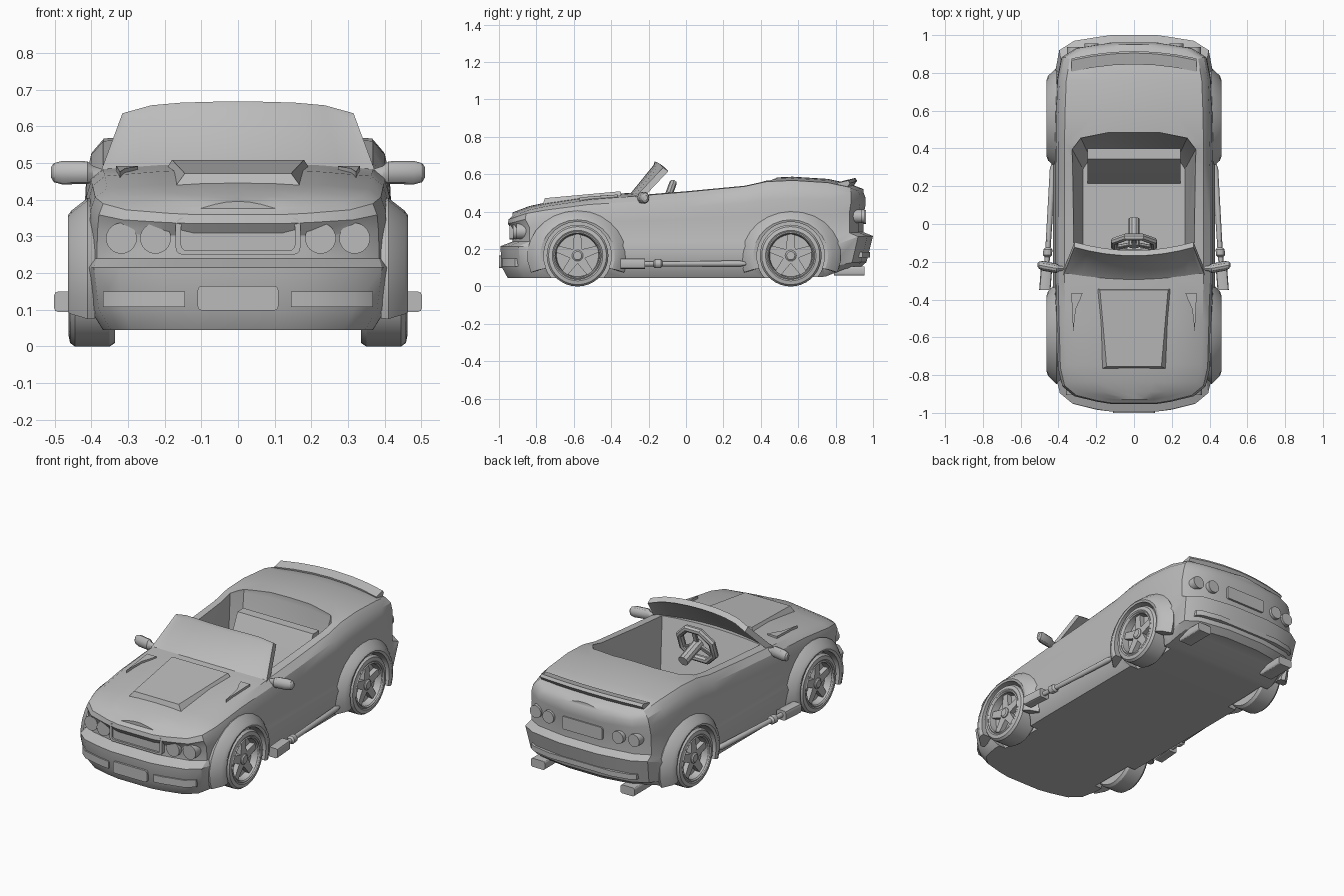
import bpy, bmesh, math
from mathutils import Matrix, Vector

if "Cube" in bpy.data.objects:
    bpy.data.objects.remove(bpy.data.objects["Cube"])

paint = bpy.data.materials.new("plain_grey")
paint.diffuse_color = (0.5, 0.5, 0.5, 1)
paint.use_nodes = True
paint.node_tree.nodes["Principled BSDF"].inputs["Base Color"].default_value = paint.diffuse_color


def finish(name, bm, angle=30):
    bmesh.ops.recalc_face_normals(bm, faces=bm.faces)
    me = bpy.data.meshes.new(name)
    bm.to_mesh(me)
    bm.free()
    me.materials.append(paint)
    ob = bpy.data.objects.new(name, me)
    bpy.context.collection.objects.link(ob)
    smooth(ob, angle)
    return ob


def smooth(ob, angle=30):
    bpy.ops.object.select_all(action='DESELECT')
    bpy.context.view_layer.objects.active = ob
    ob.select_set(True)
    bpy.ops.object.shade_smooth_by_angle(angle=math.radians(angle))


def loft(name, rings, caps=True, closed=False, angle=30):
    """Skin a list of equal-length closed rings."""
    bm = bmesh.new()
    vs = [[bm.verts.new(p) for p in r] for r in rings]
    n = len(rings[0])
    pairs = list(zip(vs, vs[1:])) + ([(vs[-1], vs[0])] if closed else [])
    for a, b in pairs:
        for i in range(n):
            j = (i + 1) % n
            bm.faces.new((a[i], a[j], b[j], b[i]))
    if caps and not closed:
        bm.faces.new(vs[0])
        bm.faces.new(vs[-1])
    return finish(name, bm, angle)


def prism(name, pts, axis, a, b):
    """Extrude a 2D outline along x, y or z."""
    put = {'x': lambda p, c: (c, p[0], p[1]), 'y': lambda p, c: (p[0], c, p[1]),
           'z': lambda p, c: (p[0], p[1], c)}[axis]
    return loft(name, [[put(p, c) for p in pts] for c in (a, b)])


def rrect(x0, x1, z0, z1, r, k=4):
    out = []
    for q, (cx, cz) in enumerate(((x1-r, z1-r), (x0+r, z1-r), (x0+r, z0+r), (x1-r, z0+r))):
        for i in range(k):
            t = math.pi / 2 * (q + i / (k - 1))
            out.append((cx + r * math.cos(t), cz + r * math.sin(t)))
    return out


def circle(cx, cz, r, n=24):
    return [(cx + r * math.cos(2*math.pi*i/n), cz + r * math.sin(2*math.pi*i/n)) for i in range(n)]


def lathe(name, prof, y, z, s, n=36):
    """Spin (radius, x) pairs about a wheel axle."""
    return loft(name, [[(s * x, a, b) for a, b in circle(y, z, r, n)] for r, x in prof])


def cut(ob, cutter):
    m = ob.modifiers.new("cut", 'BOOLEAN')
    m.operation, m.object, m.solver = 'DIFFERENCE', cutter, 'EXACT'
    bpy.context.view_layer.objects.active = ob
    bpy.ops.object.modifier_apply(modifier=m.name)
    bpy.data.objects.remove(cutter)


# Body: stacked plan outlines, closed with a crowned top
TOP = [(-1, .375), (-.9, .41), (-.8, .43), (-.55, .465), (-.33, .48), (0, .505),
       (.33, .535), (.45, .56), (.55, .57), (.8, .555), (.92, .53), (1, .5)]


def top(y):
    for (a, za), (b, zb) in zip(TOP, TOP[1:]):
        if y <= b:
            return za + (zb - za) * (y - a) / (b - a)
    return TOP[-1][1]


HALF = [(.12, -.998), (.2, -.985), (.32, -.955), (.385, -.9), (.408, -.8), (.415, -.55), (.42, -.33),
        (.42, 0), (.42, .33), (.42, .45), (.418, .6), (.41, .8), (.388, .92), (.31, .97), (.2, .988), (.12, 1)]
rear = lambda y: max(0, min(1, (y - .78) / .15))
up = lambda f: lambda y: .24 + .05 * rear(y) * (1 - f) + f * (top(y) - .24)
LEVELS = [(.90, .955, .93, lambda y: .045 + .055 * rear(y)),
          (.985, .985, .965, lambda y: .10 + .03 * rear(y)),
          (1.02, .995, 1.0, lambda y: .215 + .055 * rear(y)),
          (1.0, .93, .95, up(0)), (.995, .93, .95, up(.45)),
          (.985, .955, .96, up(.7)), (.955, .95, .96, up(.88)), (.875, .93, .95, up(1))]
bm = bmesh.new()
rows = []
for sx, f, r, z in LEVELS:
    side = lambda s: [bm.verts.new((s * x * sx, y * (f if y < 0 else r), z(y))) for x, y in HALF]
    rows.append(side(1) + side(-1)[::-1])
n, h = len(rows[0]), len(HALF)
for a, b in zip(rows, rows[1:]):
    for i in range(n):
        bm.faces.new((a[i], a[(i+1) % n], b[(i+1) % n], b[i]))
for i in range(h - 1):
    bm.faces.new((rows[0][i], rows[0][i+1], rows[0][n-2-i], rows[0][n-1-i]))
crown = []
for i in range(h):
    a, b = rows[-1][i], rows[-1][n-1-i]
    crown.append([a] + [bm.verts.new(a.co.lerp(b.co, t) + Vector((0, 0, d)))
                        for t, d in ((.2, .012), (.35, .018), (.5, .02), (.65, .018), (.8, .012))] + [b])
for a, b in zip(crown, crown[1:]):
    for j in range(6):
        bm.faces.new((a[j], a[j+1], b[j+1], b[j]))
for c in (crown[0], crown[-1]):
    bm.faces.new(c)
body = finish("body", bm)

# Open cockpit and wheel wells
ring = lambda w, y0, y1, z: [(s * x, y, z) for s, pts in (
    (1, [(w, y0), (w, y1 - .09), (w * .86, y1 - .03), (w * .4, y1)]),
    (-1, [(w * .4, y1), (w * .86, y1 - .03), (w, y1 - .09), (w, y0)])) for x, y in pts]
cut(body, loft("cockpit_cutter", [ring(.27, -.15, .38, .2), ring(.327, -.25, .485, .55),
                                  ring(.327, -.25, .485, .8)]))
WHEELS = [(s, y) for s in (-1, 1) for y in (-.58, .56)]
ZC = .165
for s, y in WHEELS:
    cut(body, lathe("well_cutter", [(.183, .325), (.183, .6)], y, ZC, s))
smooth(body)

# Wheels and arch flares
for s, y in WHEELS:
    lathe("tyre", [(.12, .335), (.155, .335), (.165, .35), (.165, .445), (.155, .458), (.135, .462),
                   (.128, .458), (.122, .462), (.116, .455), (.112, .415)], y, ZC, s)
    star = []
    for i in range(10):
        t, r = math.pi / 2 + i * math.pi / 5, (.116 if i % 2 == 0 else .042)
        d = .16 if i % 2 == 0 else 0
        star += [(y + r * math.cos(t + e), ZC + r * math.sin(t + e)) for e in ((-d, d) if d else (0,))]
    prism("wheel_spokes", star, 'x', s * .41, s * .443)
    lathe("hub", [(.03, .41), (.03, .448), (.022, .454)], y, ZC, s, 16)
    arch = []
    for i in range(17):
        t = math.radians(-22 + 224 * i / 16)
        arch.append([(s * x, y + r * k * math.cos(t), ZC + r * math.sin(t)) for r, x, k in
                     ((.181, .39, 1), (.181, .46, 1), (.192, .464, 1.04), (.205, .455, 1.1), (.24, .41, 1.12),
                      (.235, .39, 1.1))])
    loft("arch_flare", arch)

# Windscreen: curved panel with a raised frame
bm = bmesh.new()
cols = []
for i in range(9):
    u = -1 + i / 4
    c = u * u
    cols.append((bm.verts.new((.375 * u, -.325 + .05 * c, .475)),
                 bm.verts.new((.315 * u, -.168 + .045 * c, .668 - .012 * c - .02 * c**3))))
for a, b in zip(cols, cols[1:]):
    bm.faces.new((a[0], b[0], b[1], a[1]))
bmesh.ops.recalc_face_normals(bm, faces=bm.faces)
back = bmesh.ops.extrude_face_region(bm, geom=bm.faces[:])
glass = [f for f in back['geom'] if isinstance(f, bmesh.types.BMFace)]
front = [f for f in bm.faces if f not in glass and all(v in sum(cols, ()) for v in f.verts)]
for g in back['geom']:
    if isinstance(g, bmesh.types.BMVert):
        g.co += Vector((0, .028, -.02))
for faces in (front, glass):
    if faces:
        bmesh.ops.inset_region(bm, faces=faces, thickness=.018, use_even_offset=True)
        for v in {v for f in faces for v in f.verts}:
            v.co += Vector((0, .006, -.005)) * (1 if faces is front else -1)
finish("windscreen", bm)

# Bonnet scoop and vents
loft("bonnet_scoop", [[(-a, y0, z0), (a, y0, z0), (b, y1, z1), (-b, y1, z1)] for a, y0, z0, b, y1, z1 in
                      ((.165, -.765, .43), ) and
                      ((.168, -.765, .44, .205, -.34, .47), (.145, -.755, .472, .18, -.35, .509))])
for s in (-1, 1):
    loft("bonnet_vent", [[(s * x, y, top(y) + d) for x, y in
                          ((.322, -.57), (.332, -.365), (.272, -.365), (.285, -.4), (.308, -.45))]
                         for d in (-.03, .014)])

# Seat bench and steering wheel
prism("rear_seat", [(.4, .49), (.345, .49), (.335, .47), (.21, .19), (.39, .19)], 'x', -.245, .245)
M = Matrix.Translation((0, -.105, .455)) @ Matrix.Rotation(math.radians(70), 4, 'X')
rings = []
for i in range(8):
    t = 2 * math.pi * (i + .5) / 8
    rings.append([M @ Vector(((.112 + a) * math.cos(t), (.112 + a) * math.sin(t), b))
                  for a, b in circle(0, 0, .02, 8)])
loft("steering_wheel", rings, closed=True)
for t in (90, 210, 330):
    R = M @ Matrix.Rotation(math.radians(t), 4, 'Z')
    loft("steering_spoke", [[R @ Vector((x, a, b)) for a, b in rrect(-.014, .014, -.008, .008, .003, 2)]
                            for x in (0, .105)])
loft("steering_column", [[M @ Vector((a, b, c)) for a, b in circle(0, 0, .03, 10)] for c in (-.14, .015)])

# Front lamps, grille, number plate and fog lamps
for s in (-1, 1):
    for x, yf, yr in ((.225, -.925, .945), (.318, -.905, .928)):
        prism("headlamp", circle(s * x, .295, .042), 'y', yf, yf + .06)
        prism("tail_lamp", circle(s * x, .375, .036), 'y', yr + .01, yr - .05)
    pts = [(.145, -.99), (.2, -.983), (.32, -.953), (.368, -.913)]
    prism("fog_lamp", [(s * x, y) for x, y in pts] + [(s * x, y + .03) for x, y in pts[::-1]], 'z', .108, .15)
put = lambda pts, y: [(x, y, z) for x, z in pts]
o, i = rrect(-.17, .17, .25, .352, .02), rrect(-.155, .155, .262, .34, .014)
loft("grille_frame", [put(o, -.91), put(o, -.945), put(i, -.945), put(i, -.91)], closed=True)
prism("grille", rrect(-.158, .158, .26, .342, .014), 'y', -.934, -.9)
prism("front_plate", rrect(-.11, .11, .098, .165, .012), 'y', -1, -.96)
prism("rear_plate", rrect(-.13, .13, .335, .41, .012), 'y', .962, .92)
pts = [(-.34, .943), (-.31, .962), (-.2, .984), (.2, .984), (.31, .962), (.34, .943)]
prism("rear_bumper_strip", pts + [(x, y - .05) for x, y in pts[::-1]], 'z', .155, .185)

# Boot spoiler
loft("boot_spoiler", [[(x, y - .35 * x * x, z - .12 * x * x) for y, z in
                       ((.85, .54), (.845, .566), (.905, .58), (.915, .565), (.89, .53))]
                      for x in (-.33, -.22, -.11, 0, .11, .22, .33)])

for s in (-1, 1):
    # Door mirrors
    loft("door_mirror", [[(s * x, y0 + a, zc + b) for a, b in circle(0, 0, 1, 12)
                          for a, b in [(a * ry, b * rz)]]
                         for x, y0, zc, ry, rz in ((.34, -.235, .462, .01, .012), (.395, -.235, .47, .014, .022),
                                                   (.41, -.235, .474, .025, .031), (.48, -.222, .474, .026, .032),
                                                   (.502, -.218, .474, .02, .026), (.51, -.216, .475, .01, .014))])
    # Side pipes: square muffler, joint and tapering tube
    loft("side_muffler", [[(s * (x + a), y, .122 + b) for a, b in rrect(-.03, .03, -.028, .028, .012, 3)]
                          for y, x in ((-.35, .472), (-.22, .462))])
    loft("side_pipe", [[(s * (x + a), y, .122 + b) for a, b in circle(0, 0, r, 12)]
                       for y, x, r in ((-.23, .462, .014), (-.175, .459, .014), (-.165, .458, .024),
                                       (-.135, .456, .024), (-.125, .455, .014), (.29, .43, .016), (.32, .428, .008))])
    # Tail exhausts
    prism("tail_exhaust", rrect(s * .29 - .045, s * .29 + .045, .058, .108, .012), 'y', .79, .955)
